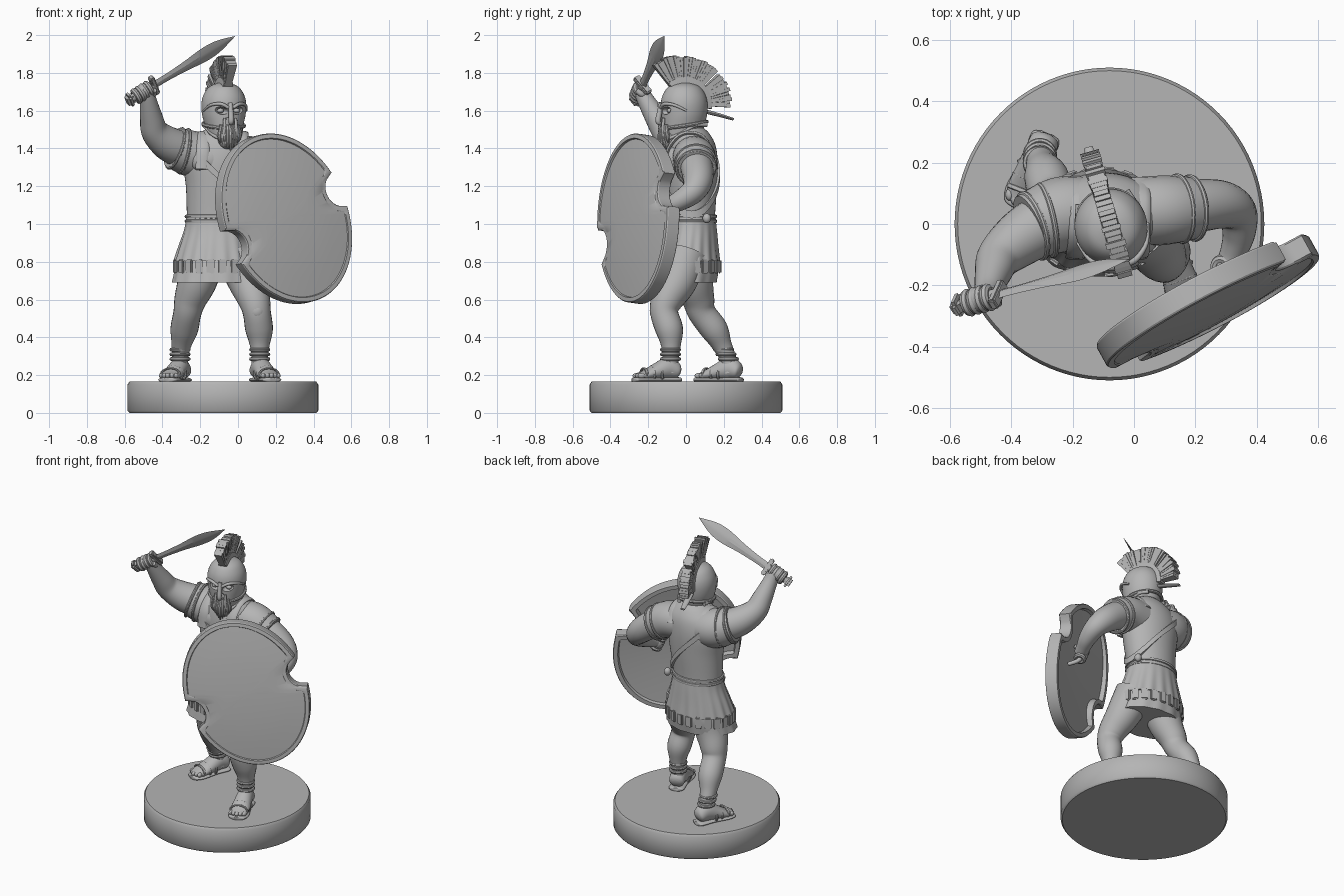
import bpy, bmesh, math, random
from mathutils import Vector, Matrix

if "Cube" in bpy.data.objects:
    bpy.data.objects.remove(bpy.data.objects["Cube"])
random.seed(4)
TAU = math.tau
stone = bpy.data.materials.new("grey_stone")
stone.diffuse_color = (0.46, 0.46, 0.46, 1)
stone.use_nodes = True
stone.node_tree.nodes["Principled BSDF"].inputs["Base Color"].default_value = stone.diffuse_color


def finish(name, bm, m=None, angle=40):
    if m:
        bm.transform(m)
    bmesh.ops.recalc_face_normals(bm, faces=bm.faces)
    me = bpy.data.meshes.new(name)
    bm.to_mesh(me)
    bm.free()
    me.materials.append(stone)
    me.shade_smooth()
    me.set_sharp_from_angle(angle=math.radians(angle))
    ob = bpy.data.objects.new(name, me)
    bpy.context.collection.objects.link(ob)
    return ob


def skin(name, rings, m=None, cap=True, angle=40, closed=False):
    """Bridge equal-length rings of points."""
    bm = bmesh.new()
    vr = [[bm.verts.new(p) for p in r] for r in rings]
    n = len(vr[0])
    pairs = list(zip(vr, vr[1:])) + ([(vr[-1], vr[0])] if closed else [])
    for a, b in pairs:
        for i in range(n):
            bm.faces.new((a[i], a[(i + 1) % n], b[(i + 1) % n], b[i]))
    if cap and not closed:
        bm.faces.new(vr[0])
        bm.faces.new(vr[-1])
    return finish(name, bm, m, angle)


def spline(pts, k=5):
    """Catmull-Rom through tuples of any length."""
    P = [Vector(p) for p in pts]
    P = [P[0] * 2 - P[1]] + P + [P[-1] * 2 - P[-2]]
    out = []
    for a, b, c, d in zip(P, P[1:], P[2:], P[3:]):
        for j in range(k):
            t = j / k
            out.append(0.5 * (2 * b + (c - a) * t + (2 * a - 5 * b + 4 * c - d) * t * t
                              + (3 * b - a - 3 * c + d) * t ** 3))
    return out + [P[-2]]


def limb(name, pts, ref=(0, 1, 0), n=24, m=None, k=5):
    """Tube along a path; points are (x, y, z, r) or (x, y, z, r_side, r_up)."""
    S = spline([p if len(p) == 5 else (*p, p[3]) for p in pts], k)
    rings = []
    for i, s in enumerate(S):
        t = (Vector(S[min(i + 1, len(S) - 1)][:3]) - Vector(S[max(i - 1, 0)][:3])).normalized()
        u = Vector(ref).cross(t).normalized()
        v = t.cross(u)
        rings.append([Vector(s[:3]) + u * s[3] * math.cos(TAU * j / n) + v * s[4] * math.sin(TAU * j / n)
                      for j in range(n)])
    return skin(name, rings, m)


def stack(name, rows, n=48, m=None, k=5, pleat=None, cap=True):
    """Horizontal ellipses (z, cx, cy, rx, ry) with optional pleats (count, depth)."""
    rings = []
    for i, (z, cx, cy, rx, ry) in enumerate(spline(rows, k)):
        ring = []
        for j in range(n):
            a = TAU * j / n
            f = 1 + (pleat[1] * math.cos(pleat[0] * a) * i / (k * (len(rows) - 1)) if pleat else 0)
            ring.append((cx + rx * f * math.cos(a), cy + ry * f * math.sin(a), z))
        rings.append(ring)
    return skin(name, rings, m, cap)


def ball(name, c, r, m=None, rot=None):
    bm = bmesh.new()
    bmesh.ops.create_uvsphere(bm, u_segments=20, v_segments=12, radius=1)
    t = Matrix.Translation(c) @ (rot or Matrix()) @ Matrix.Diagonal((*r, 1))
    return finish(name, bm, (m @ t) if m else t)


def box(name, c, size, m=None, rot=None, bevel=0.006):
    bm = bmesh.new()
    bmesh.ops.create_cube(bm, size=1)
    bm.transform(Matrix.Diagonal((*size, 1)))
    bmesh.ops.bevel(bm, geom=bm.edges[:], offset=bevel, segments=2, affect='EDGES')
    t = Matrix.Translation(c) @ (rot or Matrix())
    return finish(name, bm, (m @ t) if m else t)


def torus(name, c, axis, R, r, sq=1.0, m=None):
    q = Vector(axis).to_track_quat('Z', 'Y').to_matrix().to_4x4()
    rings = [[((R + r * math.cos(TAU * j / 8)) * math.cos(TAU * i / 32),
               (R + r * math.cos(TAU * j / 8)) * math.sin(TAU * i / 32) * sq,
               r * math.sin(TAU * j / 8)) for j in range(8)] for i in range(32)]
    t = Matrix.Translation(c) @ q
    return skin(name, rings, (m @ t) if m else t, closed=True)


# round base
stack("base", [(z, -.08, 0, r, r + .005) for z, r in ((0, .495), (.012, .505), (.15, .505), (.165, .495))], n=96, k=1)

# legs, sandals and ankle straps
legs = {
    "right": ([(-.18, .03, .84, .12), (-.215, .04, .70, .105), (-.252, .065, .60, .086), (-.268, .085, .53, .074),
               (-.285, .15, .44, .073), (-.30, .19, .36, .053), (-.307, .222, .29, .043), (-.305, .232, .21, .046)],
              Vector((-.285, .29, 0)), Vector((-.375, .06, 0))),
    "left": ([(.0, .0, .84, .12), (.05, -.045, .70, .105), (.085, -.10, .60, .086), (.10, -.115, .53, .074),
              (.112, -.088, .44, .073), (.115, -.08, .36, .053), (.115, -.082, .29, .043), (.118, -.085, .21, .046)],
             Vector((.10, -.035, 0)), Vector((.18, -.27, 0)))}
for side, (path, heel, toe) in legs.items():
    limb(side + "_leg", path)
    knee = path[3]
    ball(side + "_kneecap", (knee[0], knee[1] - .042, knee[2] + .01), (.045, .035, .05))
    d = toe - heel
    def along(t, z, rs, ru):
        p = heel + d * t
        return (p.x, p.y, z, rs, ru)
    limb(side + "_foot", [along(.0, .215, .025, .02), along(.06, .22, .046, .042), along(.25, .235, .05, .058),
                          along(.5, .22, .054, .045), along(.78, .20, .058, .026), along(.97, .195, .045, .014)], ref=(0, 0, 1))
    limb(side + "_sole", [along(-.03, .175, .02, .012), along(.04, .175, .048, .014), along(.4, .175, .048, .014),
                          along(.8, .175, .062, .014), along(1.0, .175, .05, .014), along(1.05, .175, .02, .012)], ref=(0, 0, 1))
    w = Vector((-d.y, d.x, 0)).normalized()
    for i in range(5):
        ball(side + "_toe", heel + d * (.97 - .03 * abs(i - 2)) + w * .021 * (i - 2) + Vector((0, 0, .197)), (.013, .02, .014))
    for t, R in ((.45, .052), (.62, .051), (.8, .052)):
        torus(side + "_sandal_strap", heel + d * t + Vector((0, 0, .205)), d, R, .008, .6 if t > .7 else .8)
    for z in (.285, .31, .335):
        torus(side + "_ankle_strap", (path[6][0], path[6][1] - (z - .29) * .5 * (side == "right"), z), (0, 0, 1), .046, .01)

# tunic hem, pleated skirt and hanging tabs
stack("tunic_hem", [(.86, -.11, .02, .19, .15), (.78, -.112, .01, .215, .166), (.69, -.115, -.005, .232, .168)], n=96, pleat=(14, .015))
stack("skirt", [(1.04, -.11, .03, .163, .126), (.97, -.11, .028, .174, .136), (.88, -.112, .018, .202, .154),
                (.805, -.113, .01, .225, .17)], n=144, pleat=(18, .022))
for i in range(22):
    a = TAU * i / 22
    p = (-.113 + .223 * math.cos(a), .008 + .171 * math.sin(a), .775)
    box("skirt_tab", p, (.016, .042, .075), rot=Matrix.Rotation(math.atan2(math.sin(a) * .23, math.cos(a) * .18), 4, 'Z'))

# cuirass
body = [(.99, -.11, .03, .163, .125), (1.05, -.11, .03, .161, .124), (1.2, -.10, .03, .176, .134), (1.33, -.10, .03, .192, .138),
        (1.42, -.09, .03, .18, .125), (1.48, -.08, .025, .122, .098), (1.52, -.078, .01, .075, .075), (1.58, -.075, 0, .07, .07)]
stack("cuirass", body)
for z in (1.015, 1.04):
    torus("belt", (-.11, .03, z), (0, 0, 1), .163, .01, .78)
for s in (-1, 1):
    ball("chest_plate", (-.09 + s * .075, -.06, 1.34), (.09, .05, .075))
    # shoulder yoke: a flat strap arching from chest to back
    limb("shoulder_strap", [(-.09 + s * .10, -.108, 1.29, .01, .035), (-.085 + s * .10, -.092, 1.40, .01, .035),
                            (-.08 + s * .10, -.02, 1.475, .012, .035), (-.08 + s * .10, .08, 1.468, .012, .035),
                            (-.085 + s * .10, .145, 1.38, .01, .035)], ref=(1, 0, 0), n=12)

# baldric wrapped diagonally round the torso
fine = spline(body, 8)
rings = []
for i in range(64):
    a = TAU * i / 64
    z = 1.25 - .20 * math.cos(a)
    c = min(fine, key=lambda s: abs(s[0] - z))
    rings.append([(c[1] + (c[3] + o) * math.cos(a), c[2] + (c[4] + o) * math.sin(a), z + h)
                  for o, h in ((-.02, -.02), (.013, -.02), (.013, .02), (-.02, .02))])
skin("baldric", rings, closed=True)
ball("hip_knob", (.06, .11, 1.03), (.022, .022, .026))

# arms and sleeves
limb("right_sleeve", [(-.14, .04, 1.36, .115), (-.24, .03, 1.37, .123), (-.34, -.01, 1.405, .109)])
limb("right_arm", [(-.25, .03, 1.38, .1), (-.36, -.04, 1.42, .093), (-.437, -.105, 1.485, .074), (-.458, -.155, 1.56, .061),
                   (-.475, -.21, 1.65, .046), (-.485, -.235, 1.70, .041)], ref=(1, .3, 0))
limb("left_sleeve", [(.0, .04, 1.355, .112), (.10, .045, 1.345, .113), (.195, .052, 1.295, .102)])
limb("left_arm", [(.10, .045, 1.35, .09), (.21, .06, 1.285, .086), (.29, .062, 1.225, .078), (.337, .035, 1.17, .065),
                  (.342, -.03, 1.125, .054), (.325, -.09, 1.095, .044), (.31, -.13, 1.08, .042)], ref=(0, 0, 1))
for c, ax, R in (((-.33, -.006, 1.40), (-.9, -.3, .33), .110), ((-.285, .012, 1.385), (-.95, -.2, .2), .117),
                 ((.19, .052, 1.298), (.9, .1, -.45), .102), ((.15, .05, 1.32), (.9, .1, -.4), .107)):
    torus("sleeve_band", c, ax, R, .009)

# sword: local x runs along the blade, y across it
X = Vector((.43, .115, .26)).normalized()
N = Vector((.46, -.73, -.44))
N = (N - X * N.dot(X)).normalized()
Y = N.cross(X)
sword = Matrix.Translation((-.445, -.23, 1.735)) @ Matrix((X, Y, N)).transposed().to_4x4()
blade = spline([(0, .024, .008), (.08, .024, .008), (.2, .032, .009), (.32, .046, .009), (.41, .038, .007), (.515, .001, .001)])
skin("blade", [[(x, -w, 0), (x, -w * .25, t), (x, w * .25, t), (x, w, 0), (x, w * .25, -t), (x, -w * .25, -t)]
               for x, w, t in blade], sword, angle=15)
box("sword_guard", (0, 0, 0), (.028, .115, .04), sword)
limb("sword_grip", [(-.14, 0, 0, .02), (-.07, 0, 0, .023), (0, 0, 0, .02)], m=sword, n=14)
box("pommel", (-.152, 0, 0), (.04, .075, .06), sword, bevel=.014)
ball("right_palm", (-.07, 0, 0), (.055, .042, .042), sword)
for i in range(4):
    torus("right_finger", (-.112 + .026 * i, 0, .002), (1, 0, 0), .031, .015, m=sword)
limb("right_thumb", [(-.06, -.04, -.02, .018), (-.03, -.035, .02, .017), (-.02, .0, .037, .014)], m=sword, n=12)

# shield: ellipse with two bitten notches, slightly domed
F = Vector((.475, -.86, .12)).normalized()
H = Vector((0, 0, 1)).cross(F).normalized()
V = F.cross(H)
shield = Matrix.Translation((.25, -.268, 1.03)) @ Matrix((H, V, F)).transposed().to_4x4() @ Matrix.Rotation(math.radians(25), 4, 'Z')
A, B, NR = .372, .466, .098


def outline(k, inset, z, dome=0.0, n=240):
    a, b, nr, pts = A - inset, B - inset, NR + inset, []
    for i in range(n):
        t = TAU * i / n
        c, s = math.cos(t), math.sin(t)
        r = a * b / math.hypot(b * c, a * s)
        cx = A + .008
        disc = (cx * c) ** 2 - cx * cx + nr * nr
        if disc > 0:
            r = min(r, cx * abs(c) - math.sqrt(disc))
        r *= k
        pts.append((r * c, r * s, z + dome * (1 - (r / .46) ** 2)))
    return pts


skin("shield", [outline(.02, .035, -.04, .035), outline(.5, .035, -.04, .035), outline(1, .035, -.042, .035),
                outline(1, .03, -.056), outline(1, .004, -.056), outline(1, 0, -.05), outline(1, 0, .014),
                outline(1, .004, .02), outline(1, .026, .022), outline(1, .03, .008, .025), outline(.75, .03, .008, .03),
                outline(.5, .03, .008, .03), outline(.25, .03, .008, .03), outline(.02, .03, .008, .03)], shield, angle=30)
# grip and hand behind the shield
limb("shield_grip", [(.12, -.09, -.02, .012), (.12, -.05, -.085, .014), (.12, .05, -.085, .014), (.12, .09, -.02, .012)],
     ref=(1, 0, 0), m=shield, n=12)
ball("left_palm", (.12, 0, -.09), (.036, .05, .036), shield)
for i in range(4):
    torus("left_finger", (.12, -.038 + .025 * i, -.085), (0, 1, 0), .026, .014, m=shield)

# head frame, turned slightly towards the shield
head = Matrix.Translation((-.075, -.01, 0)) @ Matrix.Rotation(math.radians(16), 4, 'Z')
helmet = stack("helmet", [(1.47, 0, -.01, .088, .102), (1.52, 0, -.005, .10, .113), (1.58, 0, 0, .115, .122), (1.64, 0, 0, .118, .124),
                          (1.69, 0, 0, .104, .11), (1.73, 0, 0, .072, .078), (1.753, 0, 0, .012, .012)], m=head)
cutters = [ball("eye_cutter", (s * .047, -.125, 1.60), (.036, .05, .02), head, Matrix.Rotation(s * -.2, 4, 'Y')) for s in (-1, 1)]
cutters.append(box("mouth_cutter", (0, -.125, 1.495), (.05, .07, .13), head))
for c in cutters:
    mod = helmet.modifiers.new("cut", 'BOOLEAN')
    mod.object = c
    mod.solver = 'EXACT'
    c.hide_render = c.hide_viewport = True
for s in (-1, 1):
    ball("eye", (s * .045, -.092, 1.60), (.018, .015, .013), head)
    limb("brow_ridge", [(s * .012, -.131, 1.615, .009), (s * .05, -.123, 1.635, .01), (s * .095, -.083, 1.63, .008),
                        (s * .118, -.02, 1.60, .006)], ref=(0, 0, 1), m=head, n=10)
    limb("cheek_edge", [(s * .03, -.122, 1.56, .008), (s * .033, -.125, 1.50, .009), (s * .04, -.112, 1.455, .009),
                        (s * .075, -.06, 1.47, .009), (s * .10, .03, 1.52, .009), (s * .08, .10, 1.525, .012)], ref=(0, 0, 1), m=head, n=10)
limb("nose_guard", [(0, -.126, 1.64, .012), (0, -.136, 1.59, .014), (0, -.143, 1.545, .015), (0, -.13, 1.53, .01)],
     ref=(1, 0, 0), m=head, n=12)
torus("neck_guard", (0, .005, 1.525), (0, -.15, 1), .108, .01, 1.08, m=head)

# beard strands
ball("beard_core", (0, -.085, 1.46), (.058, .05, .065), head)
for i in range(9):
    x = (i - 4) * .014
    limb("beard_strand", [(x * .8, -.112, 1.525, .010), (x, -.136 + abs(x) * .5, 1.465, .012),
                          (x * .8, -.127 + abs(x) * .5, 1.39 + abs(x) * .7, .004)], ref=(1, 0, 0), m=head, n=8, k=3)


# crest: fan of ragged bristle tufts on a curved holder, with a trailing tail
def arc(a, r, x):
    return (x, r * math.cos(a), 1.63 + r * math.sin(a))


def wedge(name, a0, a1, r0, r1, w0, w1):
    skin(name, [[arc(a, r, x) for a, x in ((a0, -w), (a1, -w), (a1, w), (a0, w))] for r, w in ((r0, w0), (r1, w1))], head, angle=20)


step = math.radians(4)
for i in range(33):
    a = math.radians(-3) + i * step
    if i != 11:
        wedge("crest_tuft", a, a + step * random.uniform(.85, 1.05), .12,
              .245 + .015 * random.random() + .002 * max(0, i - 22), .018, .024 + .01 * random.random())
for i in range(34):
    a = math.radians(-8) + i * step
    wedge("crest_holder", a, a + step * 1.05, .10, .148, .03, .024)
limb("crest_tail", [(0, .10, 1.60, .02, .012), (0, .18, 1.58, .02, .01), (0, .27, 1.555, .015, .007)], ref=(0, 0, 1), m=head, n=10)
